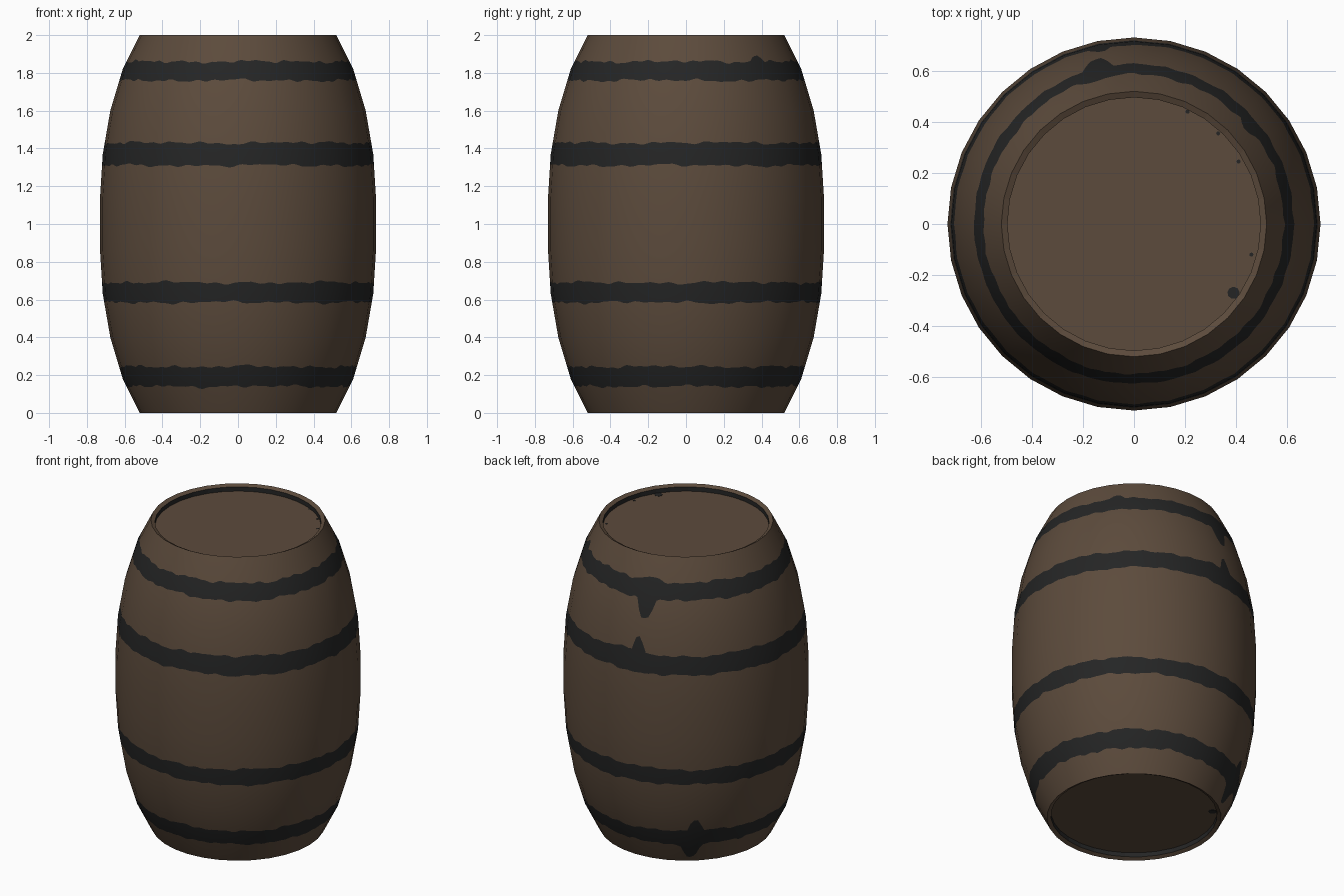
import bpy
import math
import random
from mathutils import Vector

random.seed(4)
cube = bpy.data.objects.get("Cube")
if cube:
    bpy.data.objects.remove(cube, do_unlink=True)

SIDES, SUB = 32, 6
COLS = SIDES * SUB
UPPER = [(1.13, 0.731), (1.37, 0.716), (1.6, 0.676), (1.82, 0.61), (2.0, 0.52)]
PROFILE = [(2 - z, r) for z, r in reversed(UPPER)] + UPPER


def material(name, color):
    m = bpy.data.materials.new(name)
    m.use_nodes = True
    m.diffuse_color = (*color, 1)
    bsdf = m.node_tree.nodes["Principled BSDF"]
    bsdf.inputs["Base Color"].default_value = (*color, 1)
    bsdf.inputs["Roughness"].default_value = 0.8
    return m


WOOD = material("brown wood", (0.107, 0.070, 0.045))
IRON = material("dark iron", (0.018, 0.0185, 0.0185))


def add_object(name, verts, faces, indices):
    mesh = bpy.data.meshes.new(name)
    mesh.from_pydata(verts, [], faces)
    mesh.materials.append(WOOD)
    mesh.materials.append(IRON)
    mesh.polygons.foreach_set("material_index", indices)
    obj = bpy.data.objects.new(name, mesh)
    bpy.context.collection.objects.link(obj)
    return obj


def radius_at(z):
    for (z0, r0), (z1, r1) in zip(PROFILE, PROFILE[1:]):
        if z <= z1:
            return r0 + (r1 - r0) * (z - z0) / (z1 - z0)
    return PROFILE[-1][1]


def ring_point(col, r, z):
    # Points between corners lie on the flat stave
    side, t = divmod(col, SUB)
    a, b = (2 * math.pi * (side + k) / SIDES for k in (0, 1))
    p = Vector((math.cos(a), math.sin(a), 0)).lerp(
        Vector((math.cos(b), math.sin(b), 0)), t / SUB)
    return (p.x * r, p.y * r, z)


def wobbly_edge(z, drips):
    # Band edge with a ragged line and a few drips (degrees, width, height)
    waves = [(n, random.uniform(0, 6.28)) for n in (5, 11, 19, 31, 47)]
    edge = []
    for c in range(COLS):
        deg = 360 * c / COLS
        h = z + sum(0.003 * math.sin(n * math.radians(deg) + p) for n, p in waves)
        h += sum(d * math.exp(-((deg - a) / w) ** 4) for a, w, d in drips)
        edge.append(h)
    return edge


# Bands: lower height, lower drips, upper height, upper drips
BANDS = [
    (0.14, [(128, 5, -0.11)], 0.245, [(130, 3.5, 0.08)]),
    (0.585, [], 0.69, []),
    (1.31, [], 1.43, [(101, 2.5, 0.08), (97, 8, 0.02)]),
    (1.76, [(103, 4.5, -0.12)], 1.86, [(103, 6, 0.02), (40, 4, 0.03)]),
]

# Bulging body, with the iron bands as cut faces
rows = [(z, [z] * COLS) for z, r in PROFILE]
for low, low_drips, high, high_drips in BANDS:
    rows.append((low, wobbly_edge(low, low_drips)))
    rows.append((high, wobbly_edge(high, high_drips)))
rows.sort(key=lambda row: row[0])

verts, normals, faces, indices = [], [], [], []
for z, heights in rows:
    for c, h in enumerate(heights):
        verts.append(ring_point(c, radius_at(h), h))
        a = 2 * math.pi * c / COLS
        lo, hi = max(0, h - 0.11), min(2, h + 0.11)
        slope = (radius_at(hi) - radius_at(lo)) / (hi - lo)
        normals.append(Vector((math.cos(a), math.sin(a), -slope)).normalized())
for i in range(len(rows) - 1):
    middle = (rows[i][0] + rows[i + 1][0]) / 2
    banded = any(b[0] < middle < b[2] for b in BANDS)
    for c in range(COLS):
        d = (c + 1) % COLS
        faces.append((i * COLS + c, i * COLS + d,
                      (i + 1) * COLS + d, (i + 1) * COLS + c))
        indices.append(int(banded))
body = add_object("barrel_body", verts, faces, indices)
body.data.polygons.foreach_set("use_smooth", [True] * len(faces))
body.data.normals_split_custom_set_from_vertices(normals)


def add_head(name, top):
    # Sloped rim, dark inner wall and recessed lid
    steps = [(0.52, 0), (0.496, 0.012), (0.496, 0.04)]
    verts, faces, indices = [], [], []
    for r, depth in steps:
        z = 2 - depth if top else depth
        verts += [ring_point(c * SUB, r, z) for c in range(SIDES)]
    for i in range(2):
        for c in range(SIDES):
            d = (c + 1) % SIDES
            faces.append((i * SIDES + c, i * SIDES + d,
                          (i + 1) * SIDES + d, (i + 1) * SIDES + c))
            indices.append(i)
    faces.append(tuple(range(2 * SIDES, 3 * SIDES)))
    indices.append(0)
    if not top:
        faces = [f[::-1] for f in faces]
    add_object(name, verts, faces, indices)


def add_stain(name, x, y, z, size):
    bpy.ops.mesh.primitive_cylinder_add(vertices=9, radius=size, depth=0.004,
                                        location=(x, y, z))
    obj = bpy.context.object
    obj.name = name
    obj.data.materials.append(IRON)


add_head("top_head", True)
add_head("bottom_head", False)

# Small dark stains on the lids
add_stain("top_stain", 0.39, -0.27, 1.96, 0.024)
for x, y in [(0.21, 0.44), (0.33, 0.355), (0.41, 0.245), (0.46, -0.12)]:
    add_stain("top_speck", x, y, 1.96, 0.008)
add_stain("bottom_stain", -0.36, 0.3, 0.04, 0.024)
